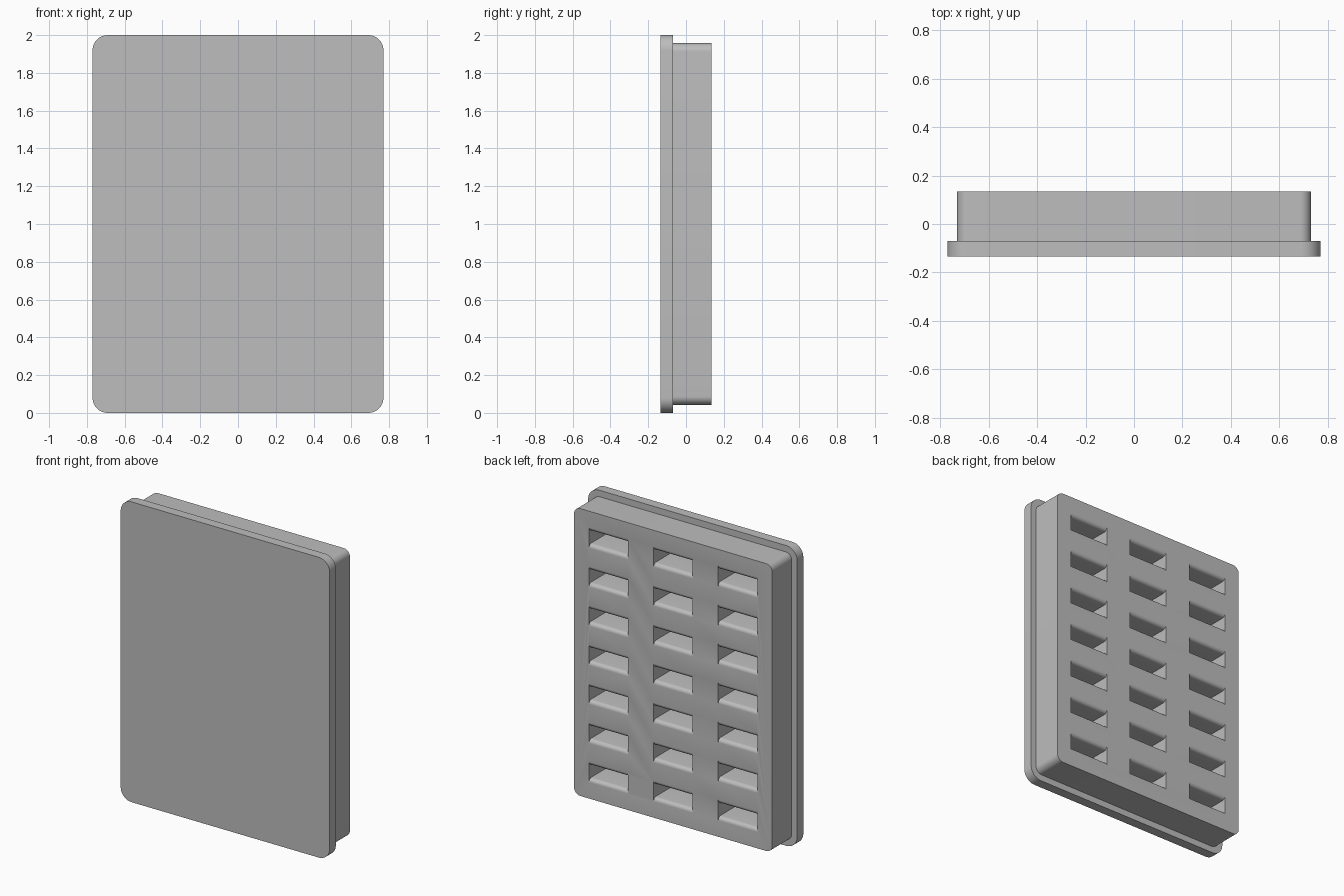
import bpy, bmesh, math

cube = bpy.data.objects.get("Cube")
if cube:
    bpy.data.objects.remove(cube, do_unlink=True)

grey = bpy.data.materials.new("plain grey")
grey.use_nodes = True
colour = (0.51, 0.51, 0.51, 1)
grey.diffuse_color = colour
grey.node_tree.nodes["Principled BSDF"].inputs["Base Color"].default_value = colour


def arc(cx, cz, radius, start, end, steps):
    """Points along an arc, angles in degrees."""
    angles = [math.radians(start + (end - start) * i / steps) for i in range(steps + 1)]
    return [(cx + radius * math.cos(a), cz + radius * math.sin(a)) for a in angles]


def add_prism(bm, points, offset):
    """Extrude a closed outline of 3D points."""
    face = bm.faces.new([bm.verts.new(p) for p in points])
    moved = bmesh.ops.extrude_face_region(bm, geom=[face])
    verts = [v for v in moved["geom"] if isinstance(v, bmesh.types.BMVert)]
    bmesh.ops.translate(bm, verts=verts, vec=offset)


def finish(bm, name):
    bmesh.ops.recalc_face_normals(bm, faces=bm.faces[:])
    mesh = bpy.data.meshes.new(name)
    bm.to_mesh(mesh)
    bm.free()
    mesh.materials.append(grey)
    obj = bpy.data.objects.new(name, mesh)
    bpy.context.collection.objects.link(obj)
    return obj


def rounded_slab(name, half_x, half_z, radius, y0, y1):
    outline = []
    for i, (sx, sz) in enumerate([(1, 1), (-1, 1), (-1, -1), (1, -1)]):
        outline += arc(sx * (half_x - radius), 1 + sz * (half_z - radius),
                       radius, 90 * i, 90 * i + 90, 10)
    bm = bmesh.new()
    add_prism(bm, [(x, y0, z) for x, z in outline], (0, y1 - y0, 0))
    return finish(bm, name)


# Front plate and the thick body behind it
PLATE_BACK, BODY_BACK = -0.07, 0.135
plate = rounded_slab("front_plate", 0.77, 1.0, 0.08, -0.135, PLATE_BACK)
body = rounded_slab("slotted_body", 0.73, 0.957, 0.045, PLATE_BACK, BODY_BACK)

# Slots in the back, with rounded upper and lower lips
HALF_W, HALF_H, LIP = 0.144, 0.069, 0.025
upper = [(PLATE_BACK - 0.02, HALF_H - LIP)]
upper += arc(BODY_BACK - LIP, HALF_H, LIP, -90, 0, 6)
upper += [(BODY_BACK + 0.03, HALF_H)]
profile = upper + [(y, -z) for y, z in reversed(upper)]
bm = bmesh.new()
for column in (-1, 0, 1):
    for row in range(-3, 4):
        x, z = column * 0.476, 1 + row * 0.26
        add_prism(bm, [(x - HALF_W, y, z + dz) for y, dz in profile], (2 * HALF_W, 0, 0))
cutter = finish(bm, "slot_cutter")
cutter.hide_render = True

cut = body.modifiers.new("slots", "BOOLEAN")
cut.operation = "DIFFERENCE"
cut.solver = "EXACT"
cut.object = cutter
bpy.context.view_layer.update()
graph = bpy.context.evaluated_depsgraph_get()
result = bpy.data.meshes.new_from_object(body.evaluated_get(graph))
body.modifiers.clear()
body.data = result
bpy.data.objects.remove(cutter, do_unlink=True)

# Smooth rounded corners, crisp edges
bpy.ops.object.select_all(action="DESELECT")
for obj in (plate, body):
    obj.select_set(True)
bpy.context.view_layer.objects.active = body
bpy.ops.object.shade_smooth_by_angle(angle=math.radians(30))
